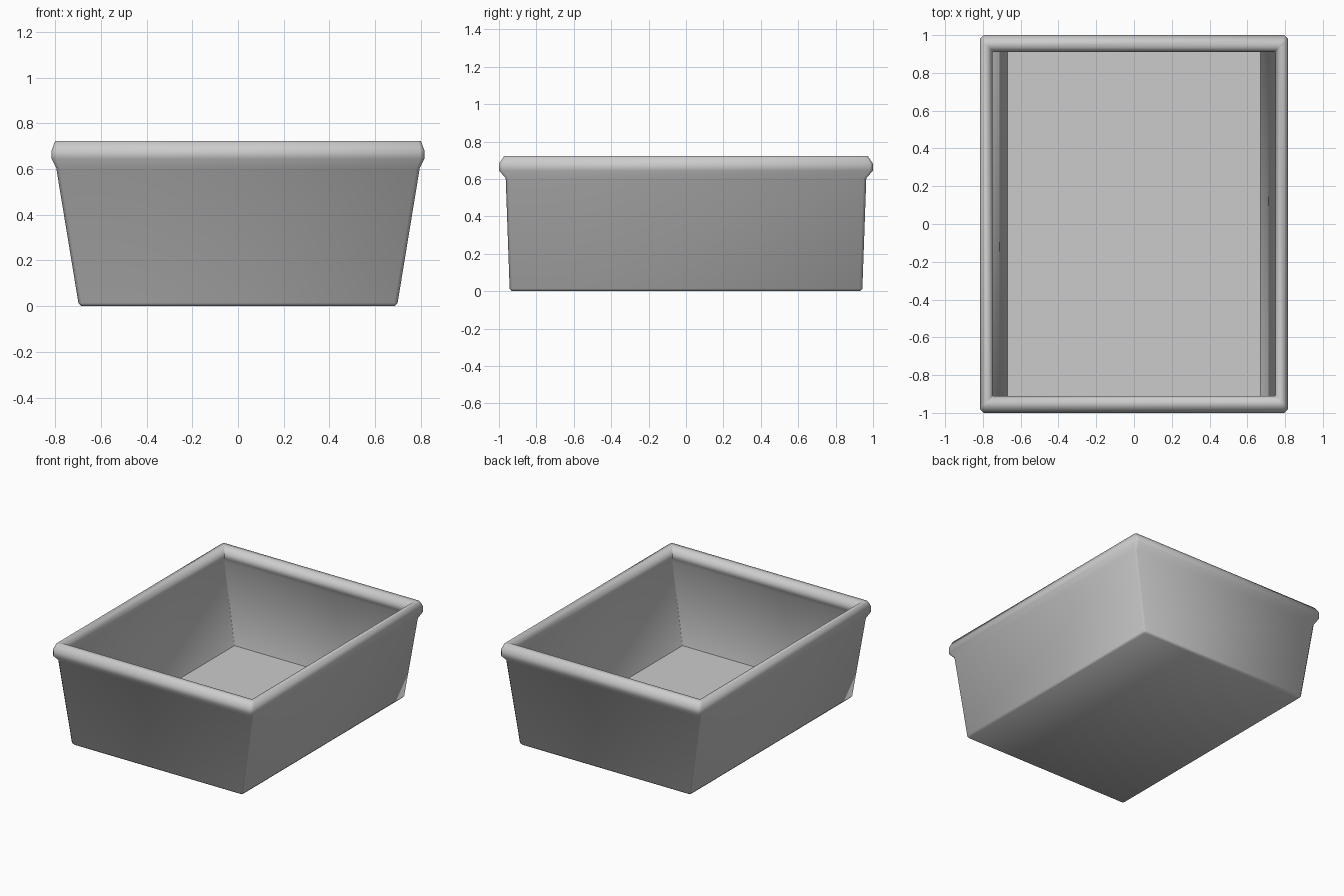
import bpy, bmesh, math

if "Cube" in bpy.data.objects:
    bpy.data.objects.remove(bpy.data.objects["Cube"])

# Wall section from the underside, up the outside, over the rolled rim, down to the inner floor:
# (half width x, half depth y, height z, corner chamfer)
SECTION = [
    (0.685, 0.930, 0.000, 0.010),
    (0.698, 0.943, 0.014, 0.014),
    (0.795, 0.964, 0.605, 0.014),
    (0.815, 1.000, 0.645, 0.018),
    (0.815, 1.000, 0.682, 0.018),
    (0.800, 0.972, 0.723, 0.012),
    (0.770, 0.936, 0.723, 0.004),
    (0.748, 0.910, 0.682, 0.003),
    (0.748, 0.910, 0.645, 0.003),
    (0.768, 0.938, 0.607, 0.003),
    (0.670, 0.916, 0.024, 0.003),
]


def ring(bm, hx, hy, z, c):
    """Rectangle with chamfered corners, counter-clockwise."""
    pts = [(hx, -hy + c), (hx, hy - c), (hx - c, hy), (-hx + c, hy),
           (-hx, hy - c), (-hx, -hy + c), (-hx + c, -hy), (hx - c, -hy)]
    return [bm.verts.new((x, y, z)) for x, y in pts]


# Tapered tray with rolled rim
bm = bmesh.new()
rings = [ring(bm, *s) for s in SECTION]
for a, b in zip(rings, rings[1:]):
    for i in range(8):
        j = (i + 1) % 8
        bm.faces.new((a[i], a[j], b[j], b[i]))

# Underside and inner floor
bm.faces.new(rings[0][::-1])
bm.faces.new(rings[-1])
bmesh.ops.recalc_face_normals(bm, faces=bm.faces[:])

mesh = bpy.data.meshes.new("tray")
bm.to_mesh(mesh)
bm.free()
tray = bpy.data.objects.new("tray", mesh)
bpy.context.collection.objects.link(tray)

# Soft outer edges, crisp inner floor
bpy.context.view_layer.objects.active = tray
tray.select_set(True)
bpy.ops.object.shade_smooth_by_angle(angle=math.radians(75))
